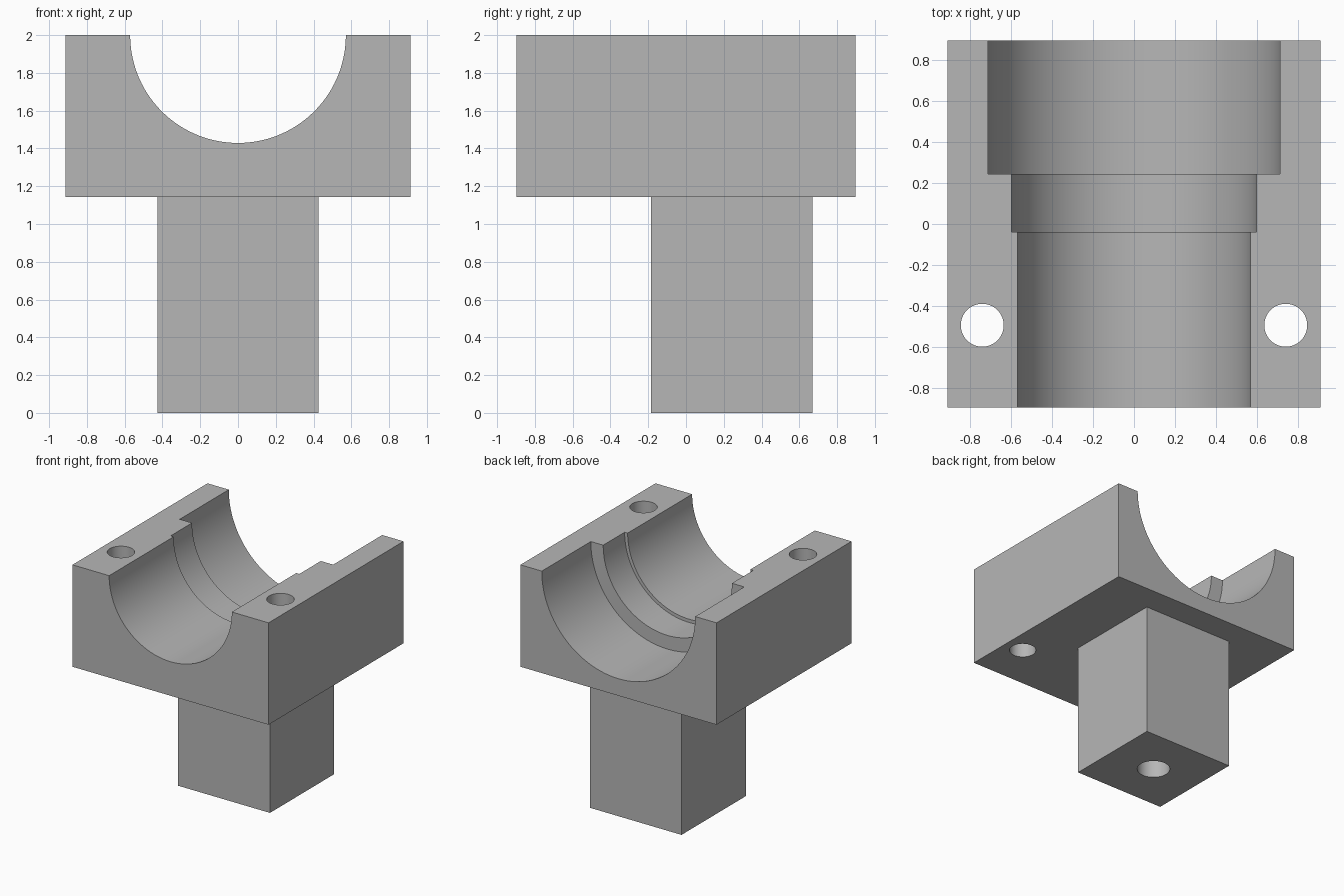
import bpy
import bmesh
from math import cos, pi, radians, sin
from mathutils import Matrix, Vector

cube = bpy.data.objects.get("Cube")
if cube:
    bpy.data.objects.remove(cube, do_unlink=True)

grey = bpy.data.materials.new("plain grey")
grey.use_nodes = True
colour = (0.47, 0.47, 0.47, 1)
grey.diffuse_color = colour
grey.node_tree.nodes["Principled BSDF"].inputs["Base Color"].default_value = colour


def finish(name, bm):
    bmesh.ops.recalc_face_normals(bm, faces=bm.faces)
    mesh = bpy.data.meshes.new(name)
    bm.to_mesh(mesh)
    bm.free()
    mesh.materials.append(grey)
    obj = bpy.data.objects.new(name, mesh)
    bpy.context.collection.objects.link(obj)
    return obj


def box(name, low, high):
    low, high = Vector(low), Vector(high)
    bm = bmesh.new()
    bmesh.ops.create_cube(bm, size=1, matrix=Matrix.Translation((low + high) / 2)
                          @ Matrix.Diagonal((*(high - low), 1)))
    return finish(name, bm)


def drill(name, x, y, radius, bottom, top):
    bm = bmesh.new()
    bmesh.ops.create_cone(bm, cap_ends=True, segments=64, radius1=radius, radius2=radius,
                          depth=top - bottom,
                          matrix=Matrix.Translation((x, y, (bottom + top) / 2)))
    return finish(name, bm)


def stepped_bore(name, profile, height, segments=128):
    # Rings of (y, radius) joined into one closed turned solid
    bm = bmesh.new()
    rings = []
    for y, r in profile:
        angles = [2 * pi * (i + 0.5) / segments for i in range(segments)]
        rings.append([bm.verts.new((r * cos(a), y, height + r * sin(a))) for a in angles])
    for a, b in zip(rings, rings[1:]):
        for i in range(segments):
            j = (i + 1) % segments
            bm.faces.new((a[i], a[j], b[j], b[i]))
    bm.faces.new(rings[0])
    bm.faces.new(rings[-1])
    return finish(name, bm)


def combine(target, tool, operation):
    mod = target.modifiers.new(operation, "BOOLEAN")
    mod.operation = operation
    mod.solver = "EXACT"
    mod.object = tool
    bpy.context.view_layer.objects.active = target
    bpy.ops.object.modifier_apply(modifier=mod.name)
    bpy.data.objects.remove(tool, do_unlink=True)


# Main block joined to its square post
half_x, half_y, shoulder, top = 0.912, 0.897, 1.143, 2.0
post_half, post_y = 0.427, 0.242
saddle = box("saddle_block_and_post", (-half_x, -half_y, shoulder), (half_x, half_y, top))
post = box("post", (-post_half, post_y - post_half, 0),
           (post_half, post_y + post_half, shoulder + 0.06))
combine(saddle, post, "UNION")

# Half-round channel in three widths
bore = stepped_bore("bore_cutter", [(-1.1, 0.571), (-0.04, 0.571), (-0.04, 0.599),
                                    (0.245, 0.599), (0.245, 0.714), (1.1, 0.714)], top)
combine(saddle, bore, "DIFFERENCE")

# Bolt holes through the front of both side walls
for side in (-1, 1):
    combine(saddle, drill("bolt_cutter", side * 0.742, -0.495, 0.105, 1, 2.2), "DIFFERENCE")

# Blind hole up into the foot of the post
combine(saddle, drill("foot_cutter", 0, post_y, 0.13, -0.2, 0.7), "DIFFERENCE")

bpy.ops.object.select_all(action="DESELECT")
saddle.select_set(True)
bpy.context.view_layer.objects.active = saddle
bpy.ops.object.shade_smooth_by_angle(angle=radians(30))
